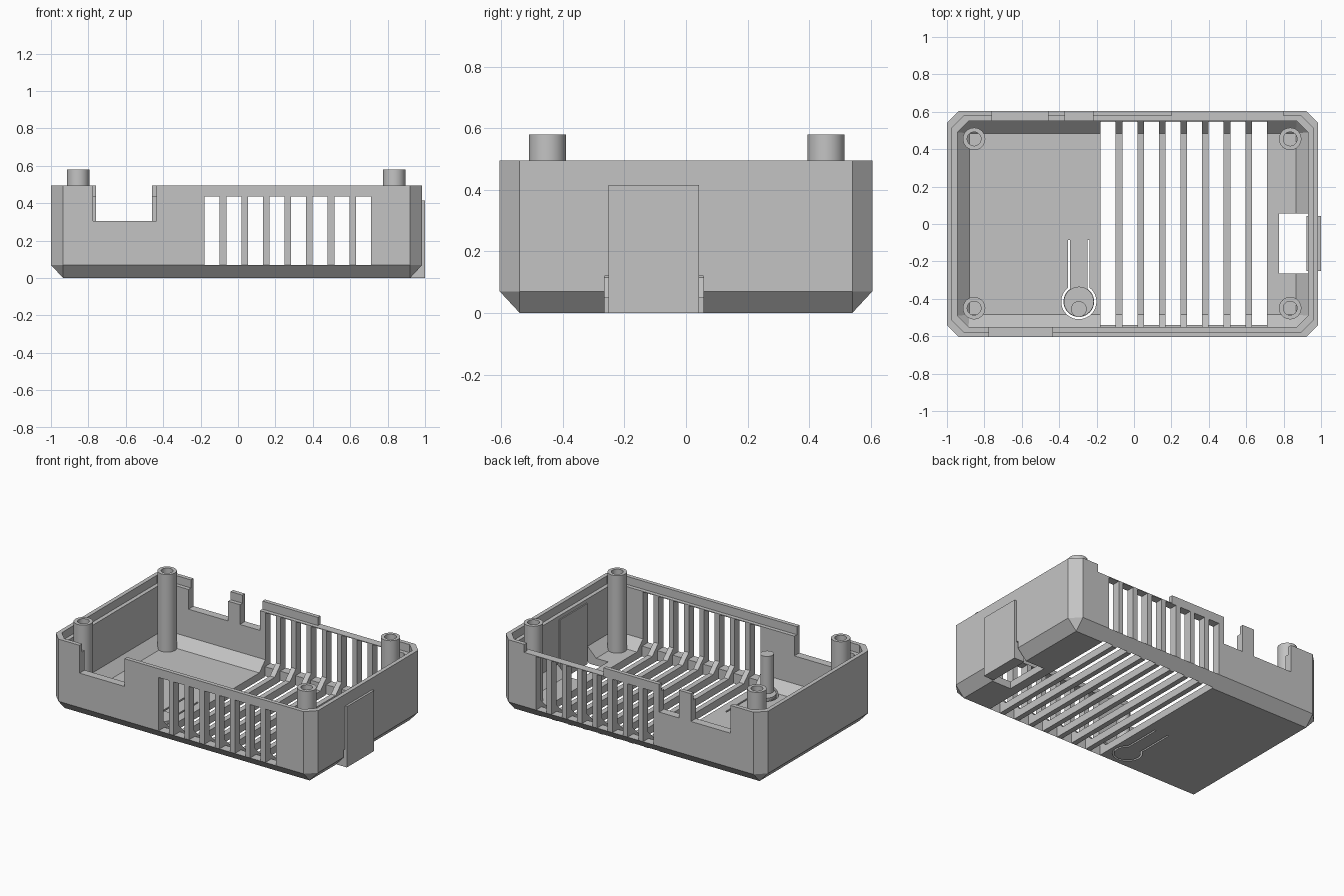
import bpy, bmesh, math

if "Cube" in bpy.data.objects:
    bpy.data.objects.remove(bpy.data.objects["Cube"])

grey = bpy.data.materials.new("plain_grey")
grey.diffuse_color = (0.55, 0.55, 0.55, 1)
grey.use_nodes = True
grey.node_tree.nodes["Principled BSDF"].inputs["Base Color"].default_value = grey.diffuse_color

CX = -0.0075          # centre of the tray body
HX, HY = 0.9925, 0.605
BEV = 0.065           # chamfer on all tray edges


def finish(name, bm):
    bmesh.ops.remove_doubles(bm, verts=bm.verts, dist=1e-5)
    bmesh.ops.recalc_face_normals(bm, faces=bm.faces)
    me = bpy.data.meshes.new(name)
    bm.to_mesh(me)
    bm.free()
    me.materials.append(grey)
    ob = bpy.data.objects.new(name, me)
    bpy.context.collection.objects.link(ob)
    return ob


def loft(name, rings):
    """Stack of closed rings, capped at both ends."""
    bm = bmesh.new()
    loops = [[bm.verts.new(p) for p in r] for r in rings]
    n = len(loops[0])
    for a, b in zip(loops, loops[1:]):
        for i in range(n):
            j = (i + 1) % n
            bm.faces.new((a[i], a[j], b[j], b[i]))
    bm.faces.new(loops[0][::-1])
    bm.faces.new(loops[-1])
    return finish(name, bm)


def octagon(inset, c, z):
    """Rectangle with corners cut by c."""
    x, y = HX - inset, HY - inset
    pts = [(x, -y + c), (x, y - c), (x - c, y), (-x + c, y),
           (-x, y - c), (-x, -y + c), (-x + c, -y), (x - c, -y)]
    return [(CX + px, py, z) for px, py in pts]


def boxes(name, specs):
    bm = bmesh.new()
    for x0, x1, y0, y1, z0, z1 in specs:
        v = [bm.verts.new((x, y, z)) for z in (z0, z1)
             for x, y in ((x0, y0), (x1, y0), (x1, y1), (x0, y1))]
        for f in ((3, 2, 1, 0), (4, 5, 6, 7), (0, 1, 5, 4),
                  (1, 2, 6, 5), (2, 3, 7, 6), (3, 0, 4, 7)):
            bm.faces.new([v[i] for i in f])
    return finish(name, bm)


def cut(ob, cutter):
    m = ob.modifiers.new("cut", "BOOLEAN")
    m.operation, m.solver, m.object = "DIFFERENCE", "EXACT", cutter
    bpy.context.view_layer.objects.active = ob
    bpy.ops.object.modifier_apply(modifier=m.name)
    bpy.data.objects.remove(cutter)


def smooth(ob):
    bpy.ops.object.select_all(action="DESELECT")
    ob.select_set(True)
    bpy.context.view_layer.objects.active = ob
    bpy.ops.object.shade_smooth_by_angle(angle=math.radians(30))


def keyhole(r, half_neck, y_end, z0, z1):
    """Round head with a straight neck running to y_end."""
    bx, by = -0.295, -0.415
    a0 = math.asin(half_neck / r)
    pts = [(bx - half_neck, y_end)]
    for i in range(33):
        a = math.pi / 2 + a0 + (2 * math.pi - 2 * a0) * i / 32
        pts.append((bx + r * math.cos(a), by + r * math.sin(a)))
    pts.append((bx + half_neck, y_end))
    return [[(x, y, z) for x, y in pts] for z in (z0, z1)]


# Tray: chamfered shell with a stepped rim
tray = loft("tray", [octagon(BEV, 0, 0), octagon(0, BEV, 0.07), octagon(0, BEV, 0.495)])
cut(tray, loft("cavity", [octagon(0.055 + BEV, 0, 0.05), octagon(0.055, 0.06, 0.115),
                          octagon(0.055, 0.06, 0.7)]))
cut(tray, loft("rim_step", [octagon(0.028, 0.062, 0.44), octagon(0.028, 0.062, 0.7)]))

# Rim notches, front and back, and lowered back rim
cut(tray, boxes("notches", [(-0.775, -0.435, -0.8, -0.5, 0.305, 0.8),
                            (-0.76, -0.46, 0.5, 0.8, 0.305, 0.8),
                            (-0.37, -0.22, 0.5, 0.8, 0.305, 0.8),
                            (0.2, 0.8, 0.5, 0.8, 0.44, 0.8)]))

# Ventilation slots through floor and long walls
starts = [-0.178 + 0.1155 * i for i in range(8)]
cut(tray, boxes("floor_slots", [(x, x + 0.08, -0.54, 0.545, -0.1, 0.3) for x in starts]))
cut(tray, boxes("wall_slots", [(x, x + 0.08, -0.8, 0.8, 0.07, 0.435) for x in starts]))

# Card opening at the right end, closed by an outer plate
cut(tray, boxes("card_opening", [(0.775, 1.2, -0.265, 0.057, -0.1, 0.12)]))
boxes("card_plate", [(0.922, 1.0, -0.252, 0.042, 0.0, 0.415)])

# Flexible button tongue in the floor
cut(tray, loft("tongue_gap", keyhole(0.094, 0.057, -0.085, -0.1, 0.2)))
loft("button_tongue", keyhole(0.082, 0.046, -0.084, 0.0, 0.05))


def lathe(name, x, y, profile, closed):
    """Revolve (radius, z) points about a vertical axis."""
    bm = bmesh.new()
    n = 32
    rings = [[bm.verts.new((x + r * math.cos(2 * math.pi * i / n),
                            y + r * math.sin(2 * math.pi * i / n), z))
              for i in range(n)] for r, z in profile]
    pairs = list(zip(rings, rings[1:] + rings[:1]))
    for a, b in pairs if closed else pairs[:-1]:
        for i in range(n):
            j = (i + 1) % n
            bm.faces.new((a[i], a[j], b[j], b[i]))
    if not closed:
        bm.faces.new(rings[0][::-1])
        bm.faces.new(rings[-1])
    ob = finish(name, bm)
    smooth(ob)
    return ob


# Button pin on a round pad
lathe("button_pin", -0.295, -0.455, [(0.042, 0.03), (0.042, 0.32)], False)
lathe("button_pad", -0.295, -0.415, [(0.08, 0.01), (0.08, 0.065)], False)

# Four hollow corner posts
for x in (-0.855, 0.835):
    for y in (-0.45, 0.455):
        lathe("corner_post", x, y,
              [(0.06, 0.04), (0.06, 0.58), (0.037, 0.58), (0.037, 0.04)], True)
